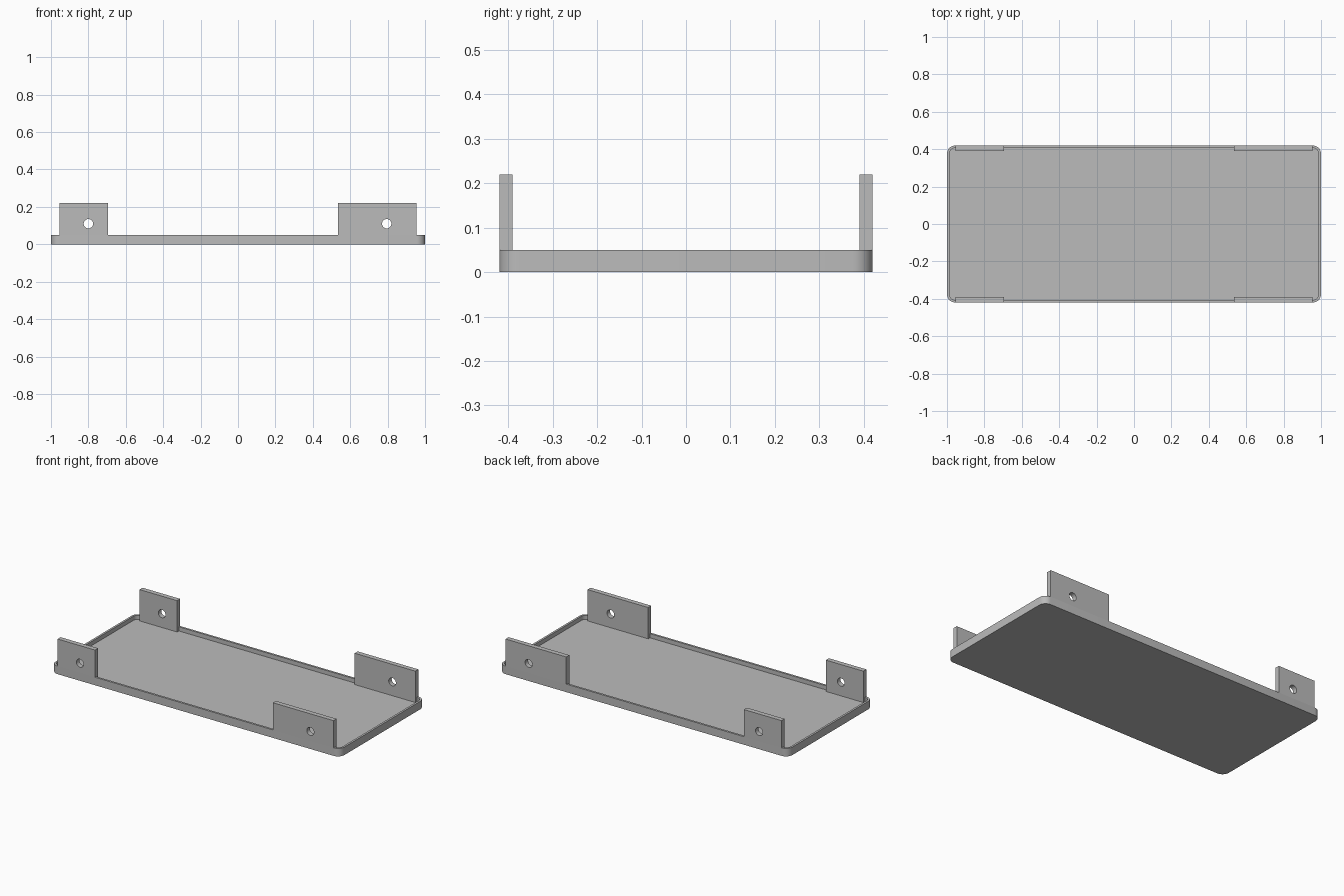
import bpy, bmesh, math

cube = bpy.data.objects.get("Cube")
if cube:
    bpy.data.objects.remove(cube, do_unlink=True)

HALF_X, HALF_Y = 1.0, 0.42
RIM_TOP, FLOOR, RIM = 0.05, 0.024, 0.013
CORNER = 0.045
TAB_TOP, TAB_THICK = 0.22, 0.03
HOLE_Z, HOLE_R = 0.11, 0.025

grey = bpy.data.materials.new("plain grey")
grey.use_nodes = True
colour = (0.5, 0.5, 0.5, 1)
grey.diffuse_color = colour
grey.node_tree.nodes["Principled BSDF"].inputs["Base Color"].default_value = colour


def make_object(name, bm):
    bmesh.ops.recalc_face_normals(bm, faces=bm.faces)
    mesh = bpy.data.meshes.new(name)
    bm.to_mesh(mesh)
    bm.free()
    mesh.materials.append(grey)
    obj = bpy.data.objects.new(name, mesh)
    bpy.context.collection.objects.link(obj)
    return obj


def activate(obj):
    bpy.ops.object.select_all(action="DESELECT")
    obj.select_set(True)
    bpy.context.view_layer.objects.active = obj


def rounded_loop(bm, inset, z, steps=8):
    """Ring of vertices around a rounded rectangle, inset from the outer edge."""
    ring = []
    for corner in range(4):
        sx = 1 if corner in (0, 3) else -1
        sy = 1 if corner in (0, 1) else -1
        for i in range(steps + 1):
            a = math.pi / 2 * (corner + i / steps)
            r = CORNER - inset
            ring.append(bm.verts.new((sx * (HALF_X - CORNER) + r * math.cos(a),
                                      sy * (HALF_Y - CORNER) + r * math.sin(a), z)))
    return ring


# Shallow tray with a raised rim
bm = bmesh.new()
rings = [rounded_loop(bm, inset, z) for inset, z in
         ((0, 0), (0, RIM_TOP), (RIM, RIM_TOP), (RIM, FLOOR))]
for low, high in zip(rings, rings[1:]):
    n = len(low)
    for i in range(n):
        j = (i + 1) % n
        bm.faces.new((low[i], low[j], high[j], high[i]))
bm.faces.new(rings[0])
bm.faces.new(rings[-1])
tray = make_object("tray", bm)
activate(tray)
bpy.ops.object.shade_smooth_by_angle(angle=math.radians(30))


def add_tab(name, x0, x1, side, hole_x):
    """Upright tab that steps over the rim, with a round screw hole."""
    inner, rim, outer = HALF_Y - TAB_THICK, HALF_Y - RIM, HALF_Y
    profile = ((inner, FLOOR), (rim, FLOOR), (rim, RIM_TOP),
               (outer, RIM_TOP), (outer, TAB_TOP), (inner, TAB_TOP))
    bm = bmesh.new()
    face = bm.faces.new([bm.verts.new((x0, side * y, z)) for y, z in profile])
    new = bmesh.ops.extrude_face_region(bm, geom=[face])["geom"]
    verts = [g for g in new if isinstance(g, bmesh.types.BMVert)]
    bmesh.ops.translate(bm, verts=verts, vec=(x1 - x0, 0, 0))
    tab = make_object(name, bm)

    bpy.ops.mesh.primitive_cylinder_add(
        vertices=32, radius=HOLE_R, depth=TAB_THICK * 4,
        location=(hole_x, side * HALF_Y, HOLE_Z), rotation=(math.pi / 2, 0, 0))
    cutter = bpy.context.object
    cutter.name = "hole_cutter"
    cutter.hide_render = True
    cutter.data.materials.append(grey)

    activate(tab)
    mod = tab.modifiers.new("screw hole", "BOOLEAN")
    mod.operation = "DIFFERENCE"
    mod.solver = "EXACT"
    mod.object = cutter
    bpy.ops.object.modifier_apply(modifier=mod.name)
    bpy.data.objects.remove(cutter, do_unlink=True)
    bpy.ops.object.shade_smooth_by_angle(angle=math.radians(30))


# Narrow tabs on the right, wide tabs on the left, front and back
for end, side in (("front", -1), ("back", 1)):
    add_tab(end + "_right_tab", -0.955, -0.695, side, -0.8)
    add_tab(end + "_left_tab", 0.535, 0.955, side, 0.795)
